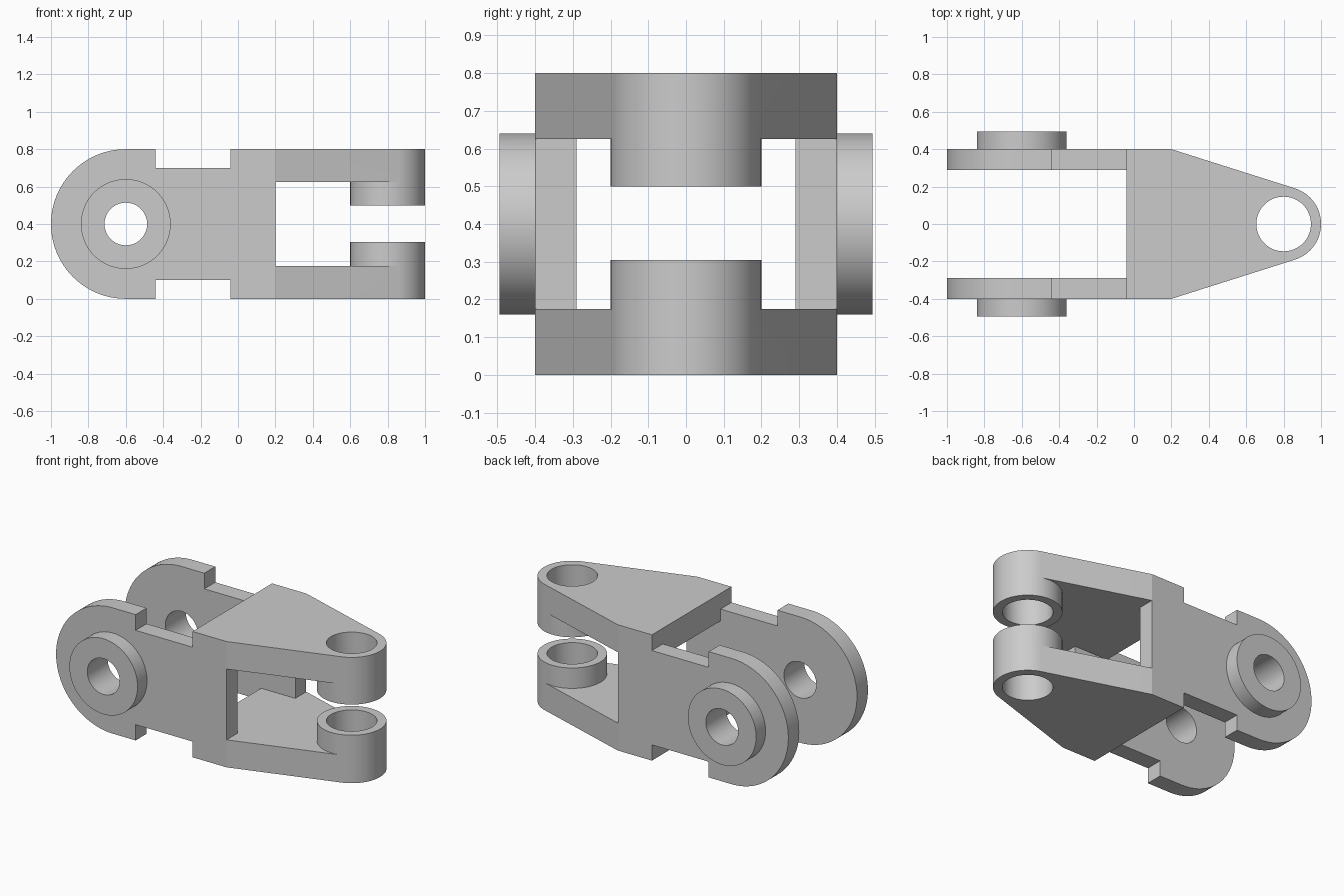
import bpy, bmesh
from math import sin, cos, pi, acos, atan2, hypot, radians

if "Cube" in bpy.data.objects:
    bpy.data.objects.remove(bpy.data.objects["Cube"], do_unlink=True)

grey = bpy.data.materials.new("plain grey")
grey.use_nodes = True
grey.diffuse_color = (0.6, 0.6, 0.6, 1)
grey.node_tree.nodes["Principled BSDF"].inputs["Base Color"].default_value = grey.diffuse_color


def arc(cx, cy, r, a, b, n, closed_end=True):
    """Points along a circular arc from angle a to b."""
    return [(cx + r * cos(a + (b - a) * i / n), cy + r * sin(a + (b - a) * i / n))
            for i in range(n + closed_end)]


def prism(name, outline, axis, low, high):
    """Extrude an outline along z (xy outline) or y (xz outline)."""
    def place(p, d):
        return (p[0], p[1], d) if axis == "z" else (p[0], d, p[1])
    bm = bmesh.new()
    a = [bm.verts.new(place(p, low)) for p in outline]
    b = [bm.verts.new(place(p, high)) for p in outline]
    bm.faces.new(a)
    bm.faces.new(b)
    for i in range(len(a)):
        j = (i + 1) % len(a)
        bm.faces.new((a[i], a[j], b[j], b[i]))
    bmesh.ops.recalc_face_normals(bm, faces=bm.faces)
    mesh = bpy.data.meshes.new(name)
    bm.to_mesh(mesh)
    bm.free()
    mesh.materials.append(grey)
    obj = bpy.data.objects.new(name, mesh)
    bpy.context.collection.objects.link(obj)
    return obj


def combine(body, tool, operation):
    """Apply a boolean and discard the tool."""
    mod = body.modifiers.new(operation, "BOOLEAN")
    mod.operation, mod.solver, mod.object = operation, "EXACT", tool
    bpy.context.view_layer.objects.active = body
    bpy.ops.object.modifier_apply(modifier=mod.name)
    bpy.data.objects.remove(tool, do_unlink=True)


# Cheek: rounded end, notched neck, full-height root
PIVOT, MID, EYE = -0.6, 0.4, 0.8
cheek = arc(PIVOT, MID, 0.4, pi / 2, 3 * pi / 2, 48) + [
    (-0.44, 0), (-0.44, 0.1), (-0.04, 0.1), (-0.04, 0), (0.2, 0),
    (0.2, 0.8), (-0.04, 0.8), (-0.04, 0.7), (-0.44, 0.7), (-0.44, 0.8)]

# Deck: taper running tangent into the eye
t = atan2(0.4, 0.2 - EYE) - acos(0.2 / hypot(0.2 - EYE, 0.4))
nose = arc(EYE, 0, 0.2, -t, t, 40)
deck = nose + [(0.2, 0.4), (-0.04, 0.4), (-0.04, -0.4), (0.2, -0.4)]
eye = nose + arc(EYE, 0, 0.2, t, 2 * pi - t, 60)[1:-1]

body = prism("clevis_link", deck, "z", 0, 0.175)
parts = [prism("top_deck", deck, "z", 0.625, 0.8),
         prism("lower_eye", eye, "z", 0, 0.305),
         prism("upper_eye", eye, "z", 0.5, 0.8)]
boss = arc(PIVOT, MID, 0.24, 0, 2 * pi, 96, False)
for s in (-1, 1):
    parts.append(prism("cheek", cheek, "y", s * 0.29, s * 0.4))
    parts.append(prism("pivot_boss", boss, "y", s * 0.35, s * 0.495))
for part in parts:
    combine(body, part, "UNION")

# Bores through both pivots and both eyes
combine(body, prism("pivot_bore", arc(PIVOT, MID, 0.114, 0, 2 * pi, 64, False), "y", -0.7, 0.7), "DIFFERENCE")
combine(body, prism("eye_bore", arc(EYE, 0, 0.146, 0, 2 * pi, 64, False), "z", -0.2, 1), "DIFFERENCE")

# Smooth the round surfaces, keep every real edge crisp
bpy.ops.object.select_all(action="DESELECT")
body.select_set(True)
bpy.context.view_layer.objects.active = body
bpy.ops.object.shade_smooth_by_angle(angle=radians(10))
